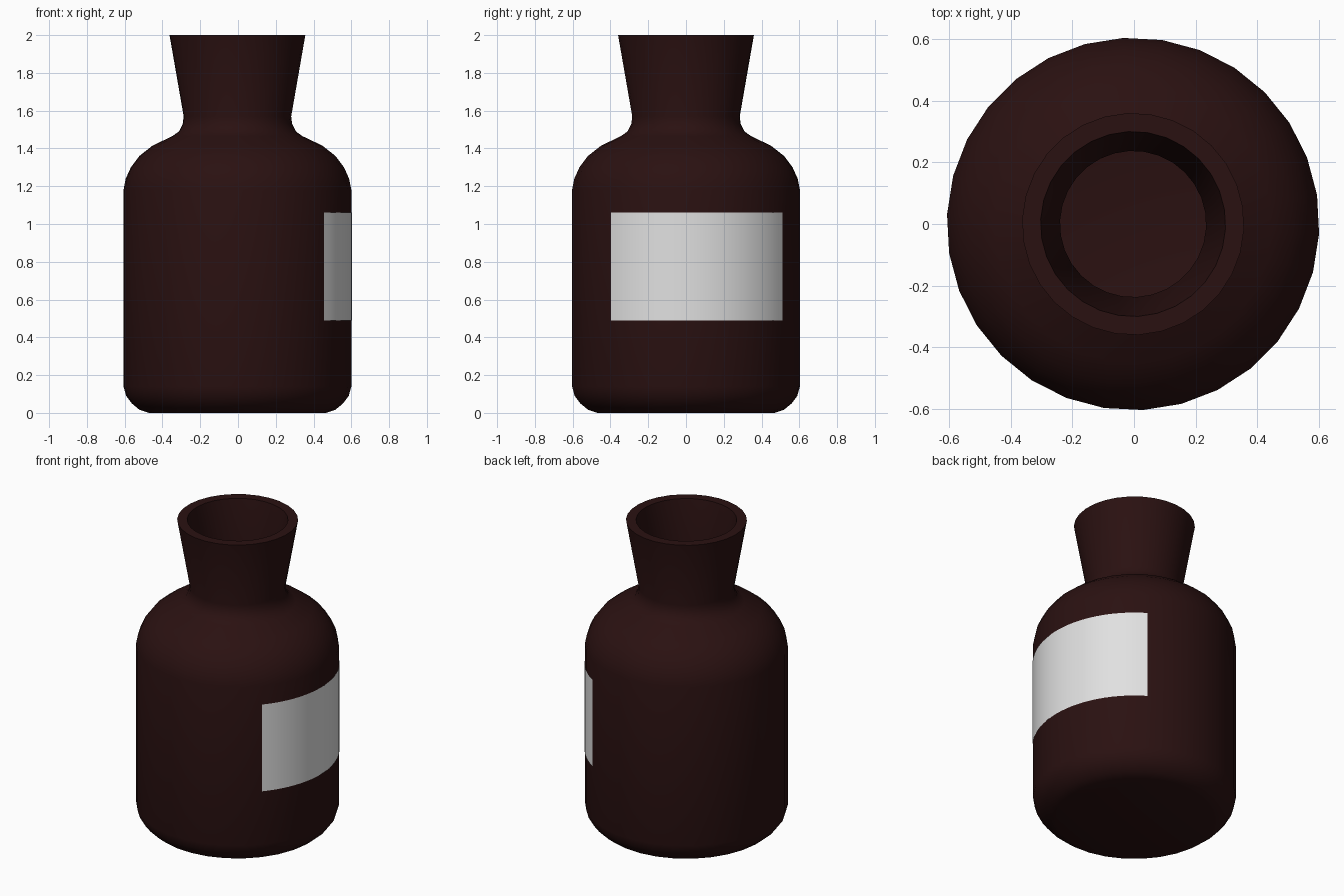
import bpy
import bmesh
from math import cos, sin, radians, pi
from mathutils import Matrix

SIDES = 30
CENTRE_X = -0.003

cube = bpy.data.objects.get("Cube")
if cube:
    bpy.data.objects.remove(cube, do_unlink=True)


def make_material(name, rgb):
    mat = bpy.data.materials.new(name)
    mat.use_nodes = True
    mat.diffuse_color = (*rgb, 1)
    shader = mat.node_tree.nodes["Principled BSDF"]
    shader.inputs["Base Color"].default_value = (*rgb, 1)
    shader.inputs["Roughness"].default_value = 0.6
    return mat


def finish(name, bm, mat):
    """Turn a bmesh into a smooth object with sharp rims."""
    mesh = bpy.data.meshes.new(name)
    bm.to_mesh(mesh)
    bm.free()
    mesh.materials.append(mat)
    obj = bpy.data.objects.new(name, mesh)
    bpy.context.collection.objects.link(obj)
    obj.location.x = CENTRE_X
    bpy.ops.object.select_all(action='DESELECT')
    obj.select_set(True)
    bpy.context.view_layer.objects.active = obj
    bpy.ops.object.shade_smooth_by_angle(angle=radians(40))
    return obj


dark_glass = make_material("dark_brown_glass", (0.023, 0.0055, 0.0055))
paper = make_material("white_paper", (0.75, 0.75, 0.75))

# Bottle: outer wall from the base up to the rim, then the inner wall down
outer = [(0, 0), (0.47, 0), (0.52, 0.017), (0.56, 0.05), (0.59, 0.09),
         (0.604, 0.14), (0.604, 1.18), (0.592, 1.24), (0.565, 1.30),
         (0.52, 1.36), (0.45, 1.415), (0.345, 1.465), (0.31, 1.49),
         (0.29, 1.53), (0.285, 1.57), (0.36, 2)]
inner = [(0.30, 2), (0.237, 1.57), (0.245, 1.50), (0.29, 1.43),
         (0.42, 1.37), (0.51, 1.28), (0.55, 1.18), (0.55, 0.14),
         (0.52, 0.08), (0.46, 0.05), (0, 0.05)]

bm = bmesh.new()
verts = [bm.verts.new((r, 0, z)) for r, z in outer + inner]
edges = [bm.edges.new(pair) for pair in zip(verts, verts[1:])]
bmesh.ops.spin(bm, geom=verts + edges, cent=(0, 0, 0), axis=(0, 0, 1),
               angle=2 * pi, steps=SIDES, use_merge=True)
bmesh.ops.remove_doubles(bm, verts=bm.verts, dist=0.0005)
bmesh.ops.recalc_face_normals(bm, faces=bm.faces)
bmesh.ops.rotate(bm, verts=bm.verts, cent=(0, 0, 0),
                 matrix=Matrix.Rotation(radians(-3), 3, 'Z'))
finish("bottle", bm, dark_glass)

# Label: thin curved sheet wrapped around one side
START, END, STEPS, RADIUS = radians(-41), radians(57.5), 24, 0.606
bm = bmesh.new()
columns = []
for i in range(STEPS + 1):
    a = START + (END - START) * i / STEPS
    columns.append([bm.verts.new((RADIUS * cos(a), RADIUS * sin(a), z))
                    for z in (0.49, 1.06)])
for (a, b), (c, d) in zip(columns, columns[1:]):
    bm.faces.new((a, c, d, b))
finish("label", bm, paper)
